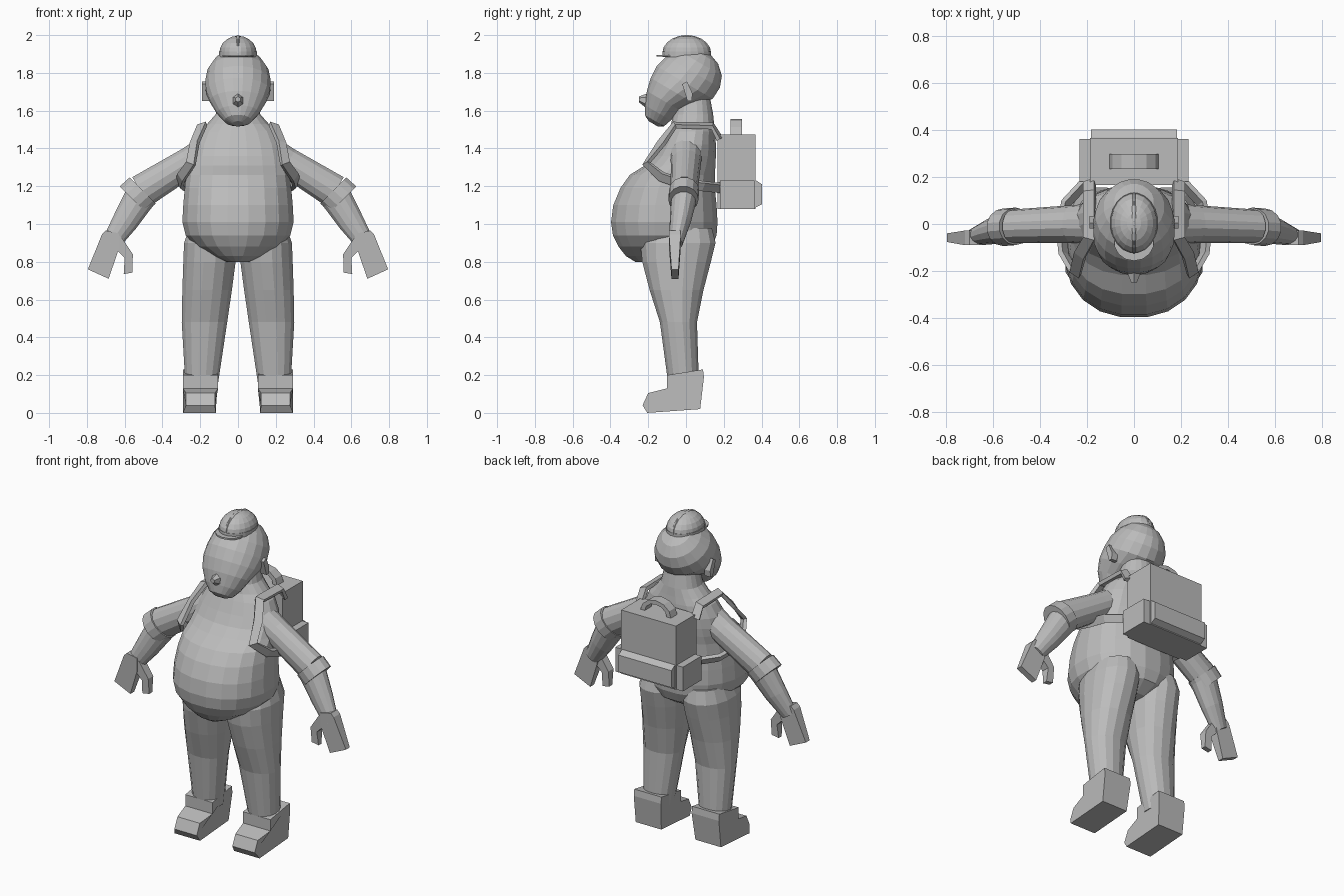
import bpy, bmesh, math
from mathutils import Vector

cube = bpy.data.objects.get("Cube")
if cube:
    bpy.data.objects.remove(cube)

grey = bpy.data.materials.new("plain_grey")
grey.use_nodes = True
tone = (0.5, 0.5, 0.5, 1)
grey.diffuse_color = tone
grey.node_tree.nodes["Principled BSDF"].inputs["Base Color"].default_value = tone


def finish(name, bm, mirror=False):
    bmesh.ops.recalc_face_normals(bm, faces=bm.faces)
    mesh = bpy.data.meshes.new(name)
    bm.to_mesh(mesh)
    bm.free()
    mesh.materials.append(grey)
    ob = bpy.data.objects.new(name, mesh)
    bpy.context.collection.objects.link(ob)
    if mirror:
        ob.modifiers.new("other_side", "MIRROR").use_axis[0] = True
    return ob


def loft(name, rings, sides=16, power=2.0, mirror=False, closed=False):
    """Skin rings given as (centre, half axis, half axis)."""
    bm = bmesh.new()
    loops = []
    for c, u, v in rings:
        loop = []
        for i in range(sides):
            a = math.tau * (i + 0.5) / sides
            k, s = math.cos(a), math.sin(a)
            k = math.copysign(abs(k) ** (2 / power), k)
            s = math.copysign(abs(s) ** (2 / power), s)
            loop.append(bm.verts.new(Vector(c) + Vector(u) * k + Vector(v) * s))
        loops.append(loop)
    for a, b in zip(loops, loops[1:]):
        for i in range(sides):
            j = (i + 1) % sides
            bm.faces.new((a[i], a[j], b[j], b[i]))
    bm.faces.new(loops[0])
    bm.faces.new(loops[-1])
    return finish(name, bm, mirror)


def prism(name, outline, axis, lo, hi, mirror=False, shape=None):
    """Extrude an outline along axis; shape may move each corner."""
    bm = bmesh.new()
    ends = []
    for d in (lo, hi):
        loop = []
        for p in outline:
            co = list(p)
            co.insert(axis, d)
            co = Vector(co)
            if shape:
                shape(co)
            loop.append(bm.verts.new(co))
        ends.append(loop)
        bm.faces.new(loop)
    for i in range(len(outline)):
        j = (i + 1) % len(outline)
        bm.faces.new((ends[0][i], ends[0][j], ends[1][j], ends[1][i]))
    return finish(name, bm, mirror)


def box(name, x, y, z, mirror=False):
    return prism(name, [(y[0], z[0]), (y[1], z[0]), (y[1], z[1]), (y[0], z[1])],
                 0, x[0], x[1], mirror)


def level(z, x0, x1, y0, y1):
    return (((x0 + x1) / 2, (y0 + y1) / 2, z),
            ((x1 - x0) / 2, 0, 0), (0, (y1 - y0) / 2, 0))


# Torso with neck and big belly: height, half width, front, back
torso = [(1.66, .10, -.05, .13), (1.58, .12, -.07, .145), (1.53, .165, -.08, .15),
         (1.49, .21, -.10, .155), (1.42, .245, -.135, .16), (1.36, .26, -.17, .16),
         (1.31, .268, -.22, .158), (1.26, .276, -.30, .155), (1.19, .285, -.35, .155),
         (1.1, .293, -.388, .165), (1.01, .298, -.4, .17), (.94, .28, -.39, .165),
         (.88, .225, -.36, .14), (.83, .14, -.32, .06), (.8, .06, -.27, -.08)]
loft("torso", [level(z, -w, w, f, b) for z, w, f, b in torso], 20, 2.2)

# Legs: height, inner, outer, front, back
legs = [(.98, .02, .26, -.2, .14), (.9, .005, .288, -.245, .16), (.8, .01, .292, -.235, .135),
        (.65, .03, .297, -.195, .095), (.48, .055, .3, -.14, .06), (.15, .105, .28, -.095, .07)]
loft("leg", [level(*r) for r in legs], 16, 2.15, True)


# Boots with narrowed toes
def toe(co):
    if co.y < -.15 and co.z > .03:
        co.x = .2 + (co.x - .2) * .82
    elif co.z < .1 and co.x < .2:
        co.x += .012


prism("boot", [(-.10, .2), (.09, .23), (.095, .19), (.075, .02), (-.205, 0),
               (-.23, .04), (-.2, .105), (-.1, .13)], 0, .105, .292, True, toe)

# Tilted egg head: distance down the axis, rear, front, half width
down, fore = Vector((0, -.505, -.863)), Vector((0, -.863, .505))
crown = Vector((0, .08, 1.93))
egg = [(0, -.05, .02, .03), (.025, -.12, .06, .085), (.07, -.17, .105, .13),
       (.13, -.193, .14, .164), (.2, -.19, .157, .175), (.27, -.135, .153, .172),
       (.34, -.075, .135, .15), (.41, -.055, .105, .112), (.455, -.04, .08, .072),
       (.473, -.01, .045, .03)]
loft("head", [(crown + down * t + fore * (a + b) / 2, (w, 0, 0), fore * (b - a) / 2)
              for t, a, b, w in egg], 20)

# Nose and ears
loft("nose", [((0, -.18, 1.645), (.045, 0, 0), (0, 0, .055)),
              ((0, -.25, 1.66), (.014, 0, 0), (0, 0, .015))], 6)
prism("ear", [(-.02, 1.74), (.005, 1.755), (.035, 1.69), (.03, 1.65), (.008, 1.65)],
      0, .15, .19, True)

# Small cap with raised centre band and brim
def dome(name, half, length, height):
    steps = [math.radians(d) for d in (0, 18, 36, 54, 72, 86)]
    loft(name, [((0, .004, 1.905 + height * math.sin(a)), (half * math.cos(a), 0, 0),
                 (0, length * math.cos(a), 0)) for a in steps], 20)


dome("cap", .1, .128, .091)
dome("cap_band", .028, .131, .095)
loft("cap_rim", [level(z, -.102, .102, -.125, .133) for z in (1.885, 1.912)], 20)
loft("cap_brim", [level(z, -.085, .085, -.157, .0) for z in (1.886, 1.896)], 14)


# Arms: x, y, z, radius across, radius in depth, direction of the limb
def limb(name, stations, dx, dz, sides=14):
    n = Vector((-dz, 0, dx)).normalized()
    loft(name, [((x, y, z), n * r, (0, d, 0)) for x, y, z, r, d in stations],
         sides, 2, True)


limb("upper_sleeve", [(.14, 0, 1.4, .085, .09), (.265, 0, 1.325, .08, .08),
                      (.515, -.01, 1.17, .092, .072)], .28, -.16)
limb("sleeve_cuff", [(.504, -.01, 1.178, .1, .08), (.557, -.014, 1.13, .1, .08)], .05, -.05)
limb("forearm", [(.52, -.01, 1.14, .085, .07), (.6, -.03, 1.01, .07, .056),
                 (.675, -.053, .895, .05, .036)], .14, -.22)


# Mitten hands
def thin_tip(co):
    if co.z < .8:
        co.y = -.057 + (co.y + .057) * .6


prism("hand", [(.63, .95), (.70, .965), (.72, .945), (.795, .76), (.685, .71), (.63, .87)],
      1, -.09, -.028, True, thin_tip)
prism("thumb", [(.635, .945), (.61, .92), (.557, .84), (.558, .743), (.605, .735),
                (.6, .82), (.64, .86)], 1, -.085, -.035, True, thin_tip)

# Backpack with pockets and handle
box("backpack", (-.188, .188), (.167, .367), (1.08, 1.475))
box("side_pocket", (.185, .232), (.18, .362), (1.08, 1.23), True)
prism("rear_pocket", [(.35, 1.235), (.37, 1.232), (.402, 1.21), (.402, 1.105),
                      (.355, 1.08)], 0, -.182, .182)
arch = [(math.radians(d), r) for r, ds in ((1, range(0, 181, 30)), (.72, range(180, -1, -30)))
        for d in ds]
prism("backpack_handle", [(.106 * r * math.cos(a), 1.47 + .087 * r * math.sin(a))
                          for a, r in arch], 1, .235, .297)

# Shoulder straps: ribbons that face away from the chest
path = [Vector(p) for p in [(.19, .18, 1.45), (.19, .14, 1.52), (.19, -.06, 1.525),
                            (.23, -.13, 1.43), (.25, -.21, 1.32), (.3, -.13, 1.25),
                            (.31, -.03, 1.215), (.29, .09, 1.2), (.2, .185, 1.19)]]
bm = bmesh.new()
last = None
for i, p in enumerate(path):
    along = path[min(i + 1, len(path) - 1)] - path[max(i - 1, 0)]
    out = p - Vector((.11, 0, 1.33))
    out = (out - out.project(along)).normalized()
    side = along.cross(out).normalized() * .025
    loop = [bm.verts.new(p + side * s + out * o)
            for s, o in ((-1, -.012), (1, -.012), (1, .01), (-1, .01))]
    if last:
        for k in range(4):
            bm.faces.new((last[k], last[k - 1], loop[k - 1], loop[k]))
    else:
        bm.faces.new(loop)
    last = loop
bm.faces.new(last)
finish("shoulder_strap", bm, True)
